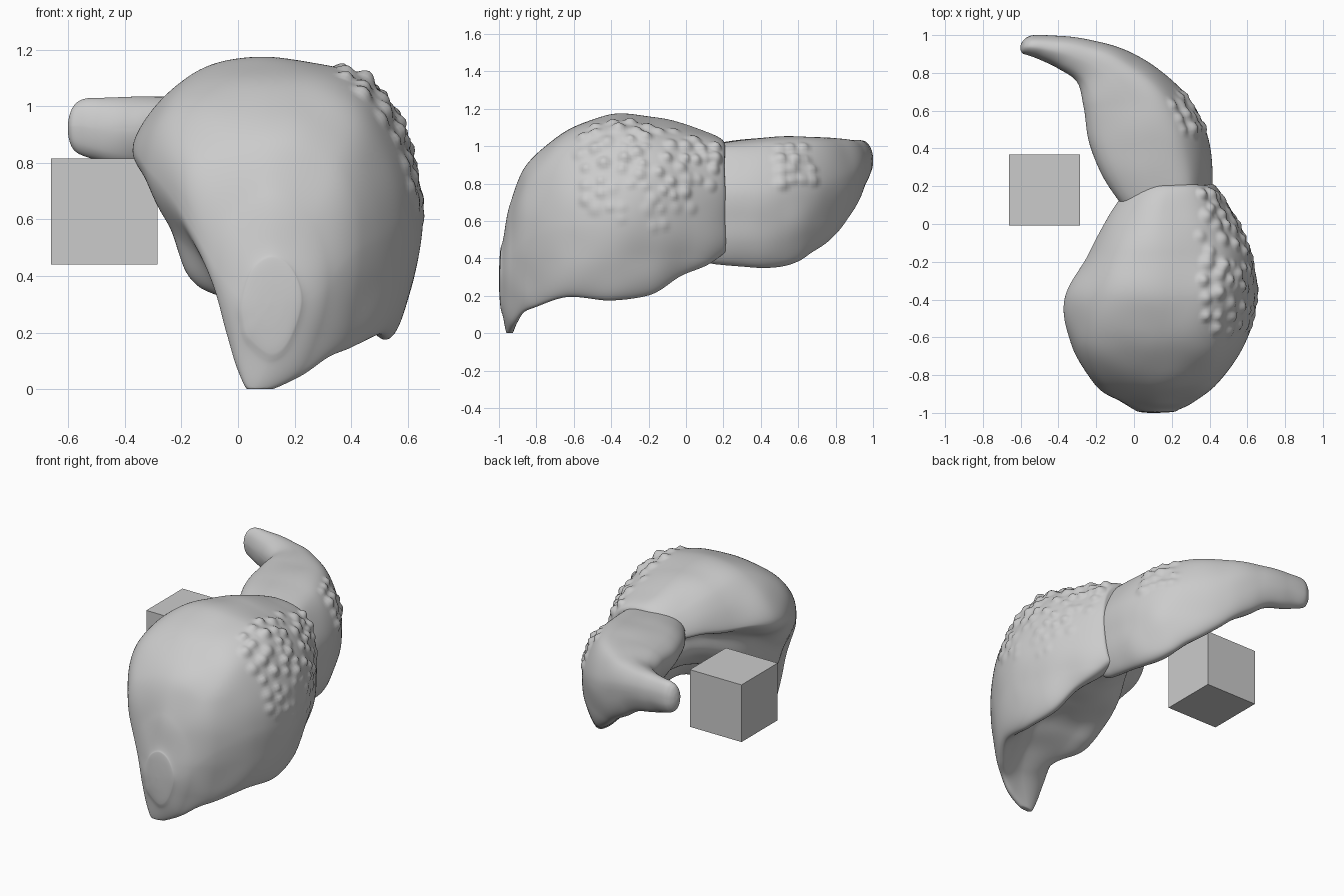
import bpy, bmesh, math, random
from mathutils import Vector, kdtree, noise

if "Cube" in bpy.data.objects:
    bpy.data.objects.remove(bpy.data.objects["Cube"])

random.seed(4)


def spline(pts, n, closed):
    """Resample points with a Catmull-Rom curve."""
    m = len(pts)
    out = []
    for k in range(n):
        t = k * m / n if closed else k * (m - 1) / (n - 1)
        i = int(t) if closed else min(int(t), m - 2)
        f = t - i
        pick = (lambda j: pts[j % m]) if closed else (lambda j: pts[max(0, min(m - 1, j))])
        a, b, c, d = (pick(i + j) for j in (-1, 0, 1, 2))
        out.append(0.5 * (2 * b + (c - a) * f + (2 * a - 5 * b + 4 * c - d) * f * f
                          + (3 * b - a - 3 * c + d) * f ** 3))
    return out


def rounded_end(section, tip):
    """Shrinking copies of an end section that dome over to the tip."""
    c = sum(section, Vector()) / len(section)
    return [[c + (p - c) * s + (tip - c) * math.sqrt(1 - s * s) for p in section]
            for s in (.04, .45, .8)]


def loft(name, sections, around, along, tips, bump_zone, bump_count):
    """Skin closed sections into a smooth lobe, then raise nodules on it."""
    tips = [Vector(t) for t in tips]
    sections = (rounded_end(sections[0], tips[0]) + sections
                + rounded_end(sections[-1], tips[1])[::-1])
    rings = [spline(s, around, True) for s in sections]
    columns = [spline([r[i] for r in rings], along, False) for i in range(around)]
    bm = bmesh.new()
    grid = [[bm.verts.new(p) for p in col] for col in columns]
    for i in range(around):
        j = (i + 1) % around
        for k in range(along - 1):
            bm.faces.new((grid[i][k], grid[j][k], grid[j][k + 1], grid[i][k + 1]))
    for k, tip in zip((0, along - 1), tips):
        v = bm.verts.new(tip)
        for i in range(around):
            bm.faces.new((grid[i][k], grid[(i + 1) % around][k], v))
    bmesh.ops.recalc_face_normals(bm, faces=bm.faces[:])
    bm.normal_update()
    verts = list(bm.verts)
    normals = [v.normal.copy() for v in verts]
    # gentle unevenness, stronger on the underside
    shift = [(0.006 + 0.02 * max(0, -n.z)) * noise.noise(v.co * 5)
             for v, n in zip(verts, normals)]
    # nodules
    kd = kdtree.KDTree(len(verts))
    for i, v in enumerate(verts):
        kd.insert(v.co, i)
    kd.balance()
    zone = [v.co.copy() for v, n in zip(verts, normals) if bump_zone(v.co, n)]
    bumps = []
    for _ in range(3000):
        if len(bumps) >= bump_count or not zone:
            break
        c = random.choice(zone)
        if all((c - b).length > 0.058 for b in bumps):
            bumps.append(c)
    for c in bumps:
        r = random.uniform(0.035, 0.055)
        h = r * random.uniform(0.25, 0.6) * min(1, max(0.25, (c.z - 0.4) * 1.8))
        for co, i, d in kd.find_range(c, r):
            shift[i] += h * (1 - (d / r) ** 2) ** 2
    for v, n, s in zip(verts, normals, shift):
        v.co += n * s
        v.co.z = max(v.co.z, 0)
    me = bpy.data.meshes.new(name)
    bm.to_mesh(me)
    bm.free()
    me.polygons.foreach_set("use_smooth", [True] * len(me.polygons))
    ob = bpy.data.objects.new(name, me)
    bpy.context.collection.objects.link(ob)
    return ob


# Large lobe: y, then x/z outline (left, over the top, right rim, hollow, left rim)
large = [
    (-.98, [-.0, .33, .04, .45, .12, .5, .2, .45, .24, .32, .19, .16, .11, .1, .03, .16]),
    (-.94, [-.07, .42, -.03, .59, .12, .69, .27, .58, .32, .36, .23, .09, .07, .0, .0, .08]),
    (-.85, [-.2, .64, -.15, .82, .12, .9, .36, .8, .44, .5, .36, .14, .18, .19, -.0, .27]),
    (-.65, [-.33, .79, -.22, 1.0, .12, 1.08, .45, .98, .58, .6, .5, .2, .25, .38, -.12, .37]),
    (-.4, [-.365, .87, -.15, 1.12, .18, 1.165, .5, 1.05, .65, .62, .53, .18, .28, .45, -.13, .52]),
    (-.15, [-.24, .87, -.1, 1.09, .15, 1.15, .48, 1.03, .62, .7, .5, .24, .28, .46, -.05, .64]),
    (.05, [-.13, .89, -.03, 1.04, .15, 1.1, .42, 1.0, .53, .7, .45, .34, .25, .48, .0, .7]),
    (.19, [-.03, .87, .03, .98, .18, 1.04, .37, .97, .44, .74, .39, .43, .22, .54, .05, .7]),
]
# extra point between left rim and left edge: bulges in front, recessed behind
recess = [-.01, -.01, -.02, -.025, .03, .07, .06, .03]
sections = []
for (y, p), k in zip(large, recess):
    ring = [Vector((p[i], y, p[i + 1])) for i in range(0, 16, 2)]
    ring.append((ring[0] + ring[-1]) / 2 + Vector((.8 * k, 0, .6 * k)))
    sections.append(ring)
loft("large_lobe", sections, 260, 210, [(.11, -1.0, .3), (.2, .225, .75)],
     lambda p, n: -.58 < p.y < .16 and n.x > .3 and p.x > .35
     and p.z > .55 + .8 * abs(p.y + .22) ** 1.5, 62)

# Small lobe: inner edge xy, outer edge xy, bottom z, top z, roundness
small = [
    (-.06, .1, .40, .1, .40, 1.0, 0),
    (-.16, .25, .41, .28, .355, 1.03, 0),
    (-.24, .45, .375, .5, .36, 1.05, 0),
    (-.265, .62, .25, .71, .43, 1.05, 0),
    (-.30, .75, .0, .90, .61, 1.04, .3),
    (-.40, .825, -.22, .975, .75, 1.035, .7),
    (-.50, .87, -.41, .997, .81, 1.033, 1),
    (-.555, .89, -.52, .999, .83, 1.03, 1),
]
shape = [(0, .8), (.1, .95), (.45, 1), (.8, .94), (1, .6), (.95, .2), (.8, 0), (.5, .22), (.2, .5)]
sections = []
for xi, yi, xo, yo, z0, z1, r in small:
    ring = []
    for i, (u, v) in enumerate(shape):
        a = math.radians(40 * i)
        u += r * (.5 - .5 * math.cos(a) - u)
        v += r * (.5 + .5 * math.sin(a) - v)
        ring.append(Vector((xi + u * (xo - xi), yi + u * (yo - yi), z0 + v * (z1 - z0))))
    sections.append(ring)
loft("small_lobe", sections, 180, 150, [(.18, .08, .75), (-.6, .945, .93)],
     lambda p, n: .5 < p.y < .68 and .8 < p.z < 1.0 and n.x > .3, 14)

# Plain block beside the lobes
bpy.ops.mesh.primitive_cube_add(size=.376, location=(-.473, .179, .628))
bpy.context.object.name = "block"
